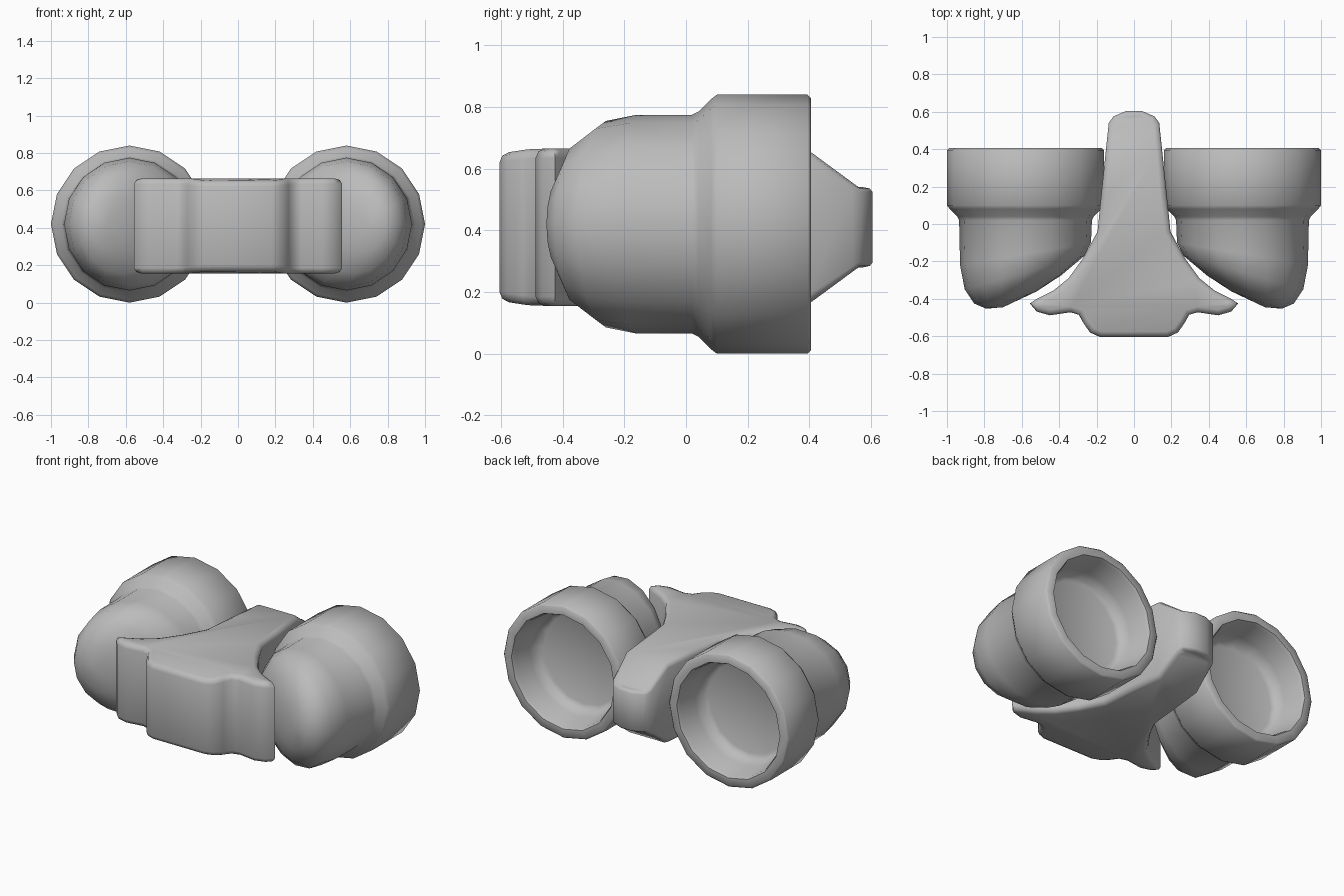
import bpy, bmesh, math

if "Cube" in bpy.data.objects:
    bpy.data.objects.remove(bpy.data.objects["Cube"], do_unlink=True)

grey = bpy.data.materials.new("plain_grey")
grey.use_nodes = True
GREY = (0.5, 0.5, 0.5, 1)
grey.diffuse_color = GREY
for node in grey.node_tree.nodes:
    if node.type == 'BSDF_PRINCIPLED':
        node.inputs["Base Color"].default_value = GREY
        node.inputs["Roughness"].default_value = 0.6

CUP_X, CUP_Z, SIDES = 0.58, 0.42, 16


def finish(bm, name, angle):
    """Turn a bmesh into a smooth-shaded grey object."""
    bmesh.ops.recalc_face_normals(bm, faces=bm.faces)
    mesh = bpy.data.meshes.new(name)
    bm.to_mesh(mesh)
    bm.free()
    mesh.materials.append(grey)
    obj = bpy.data.objects.new(name, mesh)
    bpy.context.collection.objects.link(obj)
    bpy.ops.object.select_all(action='DESELECT')
    obj.select_set(True)
    bpy.context.view_layer.objects.active = obj
    bpy.ops.object.shade_smooth_by_angle(angle=math.radians(angle))
    return obj


def straight(radius, y):
    """Upright circular ring: outer x, inner x, outer y, inner y, z radius."""
    return (CUP_X + radius, CUP_X - radius, y, y, radius)


# Cup: hollow eyepiece, wide band, narrower body and a dome skewed outward
cup_rings = [straight(r, y) for r, y in (
    (0.285, 0.19), (0.315, 0.205), (0.335, 0.26), (0.352, 0.385),
    (0.362, 0.405), (0.41, 0.405), (0.42, 0.395), (0.42, 0.10),
    (0.405, 0.08), (0.365, 0.04), (0.355, 0.02))]
cup_rings += [
    (0.93, 0.23, -0.22, -0.10, 0.355),
    (0.905, 0.265, -0.35, -0.17, 0.335),
    (0.855, 0.39, -0.425, -0.275, 0.265),
    (0.79, 0.52, -0.453, -0.36, 0.15),
]


def make_cup(name, side):
    bm = bmesh.new()
    loops = []
    for outer, inner, y_out, y_in, rz in cup_rings:
        loop = []
        for i in range(SIDES):
            a = math.tau * i / SIDES
            t = (1 + math.cos(a)) / 2
            x = inner + (outer - inner) * t
            y = y_in + (y_out - y_in) * t
            loop.append(bm.verts.new((side * x, y, CUP_Z + rz * math.sin(a))))
        loops.append(loop)
    for a, b in zip(loops, loops[1:]):
        for i in range(SIDES):
            j = (i + 1) % SIDES
            bm.faces.new((a[i], a[j], b[j], b[i]))
    bm.faces.new(loops[0])
    # rounded nose of the dome
    nose = bm.verts.new((side * 0.70, -0.445, CUP_Z))
    last = loops[-1]
    for i in range(SIDES):
        bm.faces.new((last[i], last[(i + 1) % SIDES], nose))
    return finish(bm, name, 50)


make_cup("left_cup", 1)
make_cup("right_cup", -1)

# Bridge: plan outline with front block, side wings and rear spine
half_outline = [
    (0.18, -0.605), (0.235, -0.58), (0.27, -0.53), (0.295, -0.485),
    (0.34, -0.472), (0.45, -0.488), (0.52, -0.468), (0.557, -0.425),
    (0.52, -0.40), (0.43, -0.355), (0.35, -0.29), (0.27, -0.18),
    (0.195, -0.04), (0.175, 0.16), (0.135, 0.54), (0.11, 0.575),
    (0.04, 0.605)]
outline = half_outline + [(-x, y) for x, y in reversed(half_outline)]
MID_Z, HALF_H = 0.41, 0.255

bm = bmesh.new()
base = bm.faces.new([bm.verts.new((x, y, MID_Z - HALF_H)) for x, y in outline])
grown = bmesh.ops.extrude_face_region(bm, geom=[base], use_keep_orig=True)
for item in grown["geom"]:
    if isinstance(item, bmesh.types.BMVert):
        item.co.z = MID_Z + HALF_H
bmesh.ops.recalc_face_normals(bm, faces=bm.faces)

# soften the top and bottom rims
rims = [e for e in bm.edges if abs(e.verts[0].co.z - e.verts[1].co.z) < 0.001]
bmesh.ops.bevel(bm, geom=rims, offset=0.03, segments=2, profile=0.5,
                affect='EDGES', clamp_overlap=False)

# taper the height of the spine toward its rear tip
TAPER_START, TAPER_END = 0.39, 0.56
for y in (TAPER_START, TAPER_END):
    bmesh.ops.bisect_plane(bm, geom=bm.verts[:] + bm.edges[:] + bm.faces[:],
                           plane_co=(0, y, 0), plane_no=(0, 1, 0))
for v in bm.verts:
    t = (v.co.y - TAPER_START) / (TAPER_END - TAPER_START)
    t = min(max(t, 0), 1)
    v.co.z = MID_Z + (v.co.z - MID_Z) * (1 - 0.49 * t)
    # the front block slopes back a little at top and bottom
    if v.co.y < -0.5:
        v.co.z = MID_Z + (v.co.z - MID_Z) * (1 - 0.6 * (-0.5 - v.co.y))
finish(bm, "bridge", 50)
